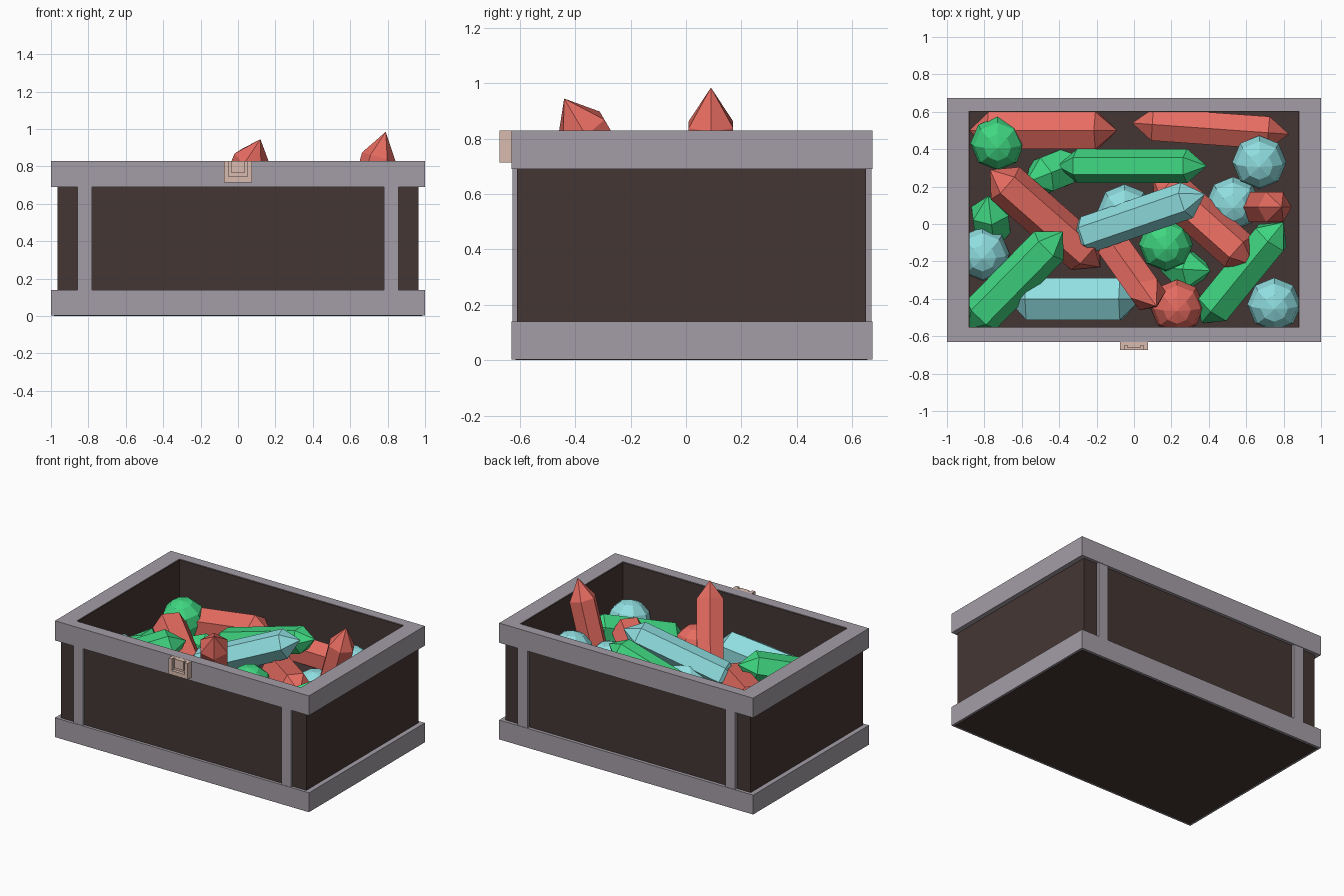
import bpy, bmesh
from math import radians
from mathutils import Vector, Matrix

if "Cube" in bpy.data.objects:
    bpy.data.objects.remove(bpy.data.objects["Cube"])


def mat(name, rgb):
    m = bpy.data.materials.new(name)
    m.diffuse_color = (*rgb, 1)
    m.use_nodes = True
    m.node_tree.nodes["Principled BSDF"].inputs["Base Color"].default_value = m.diffuse_color
    return m


WOOD = mat("dark_wood", (0.058, 0.037, 0.034))
IRON = mat("grey_trim", (0.37, 0.34, 0.38))
BRASS = mat("pale_metal", (0.70, 0.50, 0.43))
RED = mat("red_gem", (0.80, 0.15, 0.12))
GREEN = mat("green_gem", (0.05, 0.68, 0.22))
BLUE = mat("blue_gem", (0.28, 0.74, 0.76))


def finish(bm, name, material):
    bmesh.ops.recalc_face_normals(bm, faces=bm.faces)
    me = bpy.data.meshes.new(name)
    bm.to_mesh(me)
    bm.free()
    me.materials.append(material)
    ob = bpy.data.objects.new(name, me)
    bpy.context.collection.objects.link(ob)
    return ob


def box(name, x, y, z, material):
    bm = bmesh.new()
    size = Matrix.Diagonal((x[1] - x[0], y[1] - y[0], z[1] - z[0], 1))
    mid = Matrix.Translation((sum(x) / 2, sum(y) / 2, sum(z) / 2))
    bmesh.ops.create_cube(bm, size=1, matrix=mid @ size)
    return finish(bm, name, material)


def ring(name, outer, inner, z, material):
    """Rectangular frame; outer and inner are (half_x, y_front, y_back)."""
    bm = bmesh.new()
    loops = []
    for (hx, y0, y1), h in ((outer, z[0]), (outer, z[1]), (inner, z[1]), (inner, z[0])):
        loops.append([bm.verts.new((a, b, h)) for a, b in
                      ((-hx, y0), (hx, y0), (hx, y1), (-hx, y1))])
    for k in range(4):
        p, q = loops[k], loops[(k + 1) % 4]
        for i in range(4):
            j = (i + 1) % 4
            bm.faces.new((p[i], p[j], q[j], q[i]))
    return finish(bm, name, material)


# Chest body, floor under the gems, bottom plate
ring("chest_walls", (0.965, -0.61, 0.65), (0.88, -0.55, 0.60), (0.01, 0.826), WOOD)
box("inner_floor", (-0.9, 0.9), (-0.57, 0.62), (0.40, 0.43), WOOD)
box("bottom_plate", (-0.985, 0.985), (-0.615, 0.655), (0, 0.02), WOOD)

# Grey rims and posts
ring("bottom_rim", (1, -0.63, 0.673), (0.95, -0.60, 0.64), (0.002, 0.14), IRON)
ring("top_rim", (1, -0.63, 0.673), (0.884, -0.554, 0.604), (0.69, 0.83), IRON)
for sx, side in ((-1, "left"), (1, "right")):
    x = sorted((sx * 0.78, sx * 0.857))
    box(f"front_post_{side}", x, (-0.627, -0.60), (0.13, 0.70), IRON)
    box(f"back_post_{side}", x, (0.64, 0.670), (0.13, 0.70), IRON)

# Latch: plate, raised U-shaped surround, centre block
box("latch_plate", (-0.075, 0.075), (-0.650, -0.625), (0.715, 0.829), BRASS)
for sx, side in ((-1, "left"), (1, "right")):
    x = sorted((sx * 0.05, sx * 0.075))
    box(f"latch_side_{side}", x, (-0.673, -0.648), (0.715, 0.829), BRASS)
box("latch_bottom", (-0.05, 0.05), (-0.673, -0.648), (0.715, 0.745), BRASS)
box("latch_block", (-0.035, 0.035), (-0.664, -0.648), (0.765, 0.829), BRASS)


def crystal(name, a, b, r, material, roll=0, tip=0.11):
    """Six-sided crystal pointed at both ends, from tip a to tip b."""
    a, b = Vector(a), Vector(b)
    axis = a - b
    bm = bmesh.new()
    bmesh.ops.create_cone(bm, cap_ends=True, segments=6, radius1=r, radius2=r,
                          depth=axis.length - 2 * tip)
    bmesh.ops.recalc_face_normals(bm, faces=bm.faces)
    caps = [f for f in bm.faces if len(f.verts) == 6]
    bmesh.ops.poke(bm, faces=caps, offset=tip)
    turn = axis.to_track_quat('Z', 'Y').to_matrix().to_4x4()
    bm.transform(Matrix.Translation((a + b) / 2) @ turn
                 @ Matrix.Rotation(radians(roll), 4, 'Z'))
    return finish(bm, name, material)


# Crystals: upper tip, lower tip, radius, colour, roll, point length
crystals = [
    ((0.79, 0.09, 0.985), (0.58, 0.09, 0.22), 0.093, RED, 0, 0.14),
    ((0.12, -0.44, 0.945), (-0.15, -0.06, 0.30), 0.10, RED, 0, 0.13),
    ((-0.09, 0.50, 0.55), (-0.88, 0.50, 0.44), 0.115, RED, 0),
    ((0.83, 0.48, 0.50), (-0.01, 0.54, 0.48), 0.10, RED, 0),
    ((-0.77, 0.29, 0.57), (-0.18, -0.23, 0.44), 0.115, RED, 30),
    ((0.64, -0.22, 0.60), (0.10, 0.26, 0.48), 0.11, RED, 30),
    ((0.39, 0.31, 0.71), (-0.41, 0.31, 0.48), 0.092, GREEN, 30),
    ((-0.38, -0.04, 0.63), (-0.89, -0.56, 0.45), 0.11, GREEN, 30),
    ((0.80, 0.01, 0.60), (0.36, -0.53, 0.42), 0.11, GREEN, 0),
    ((-0.78, 0.15, 0.54), (-0.72, -0.35, 0.10), 0.11, GREEN, 0),
    ((-0.58, 0.22, 0.50), (-0.08, 0.42, 0.20), 0.11, GREEN, 0),
    ((0.41, -0.25, 0.48), (-0.10, -0.22, 0.15), 0.11, GREEN, 0),
    ((0.38, 0.16, 0.76), (-0.35, -0.09, 0.47), 0.10, BLUE, 30),
    ((0.04, -0.40, 0.53), (-0.68, -0.40, 0.46), 0.13, BLUE, 0),
]
for i, c in enumerate(crystals):
    crystal(f"{c[3].name.split('_')[0]}_crystal_{i + 1}", *c)

# Round faceted gems
gems = [
    ((-0.73, 0.43, 0.51), GREEN), ((0.17, -0.11, 0.48), GREEN),
    ((0.23, -0.44, 0.45), RED), ((0.67, 0.33, 0.58), BLUE),
    ((0.53, 0.11, 0.46), BLUE), ((-0.81, -0.16, 0.45), BLUE),
    ((-0.05, 0.07, 0.46), BLUE), ((0.75, -0.43, 0.49), BLUE),
]
for i, (pos, m) in enumerate(gems):
    bm = bmesh.new()
    place = Matrix.Translation(pos) @ Matrix.Rotation(radians(10), 4, 'X')
    bmesh.ops.create_uvsphere(bm, u_segments=8, v_segments=6, radius=0.145, matrix=place)
    finish(bm, f"{m.name.split('_')[0]}_round_gem_{i + 1}", m)
